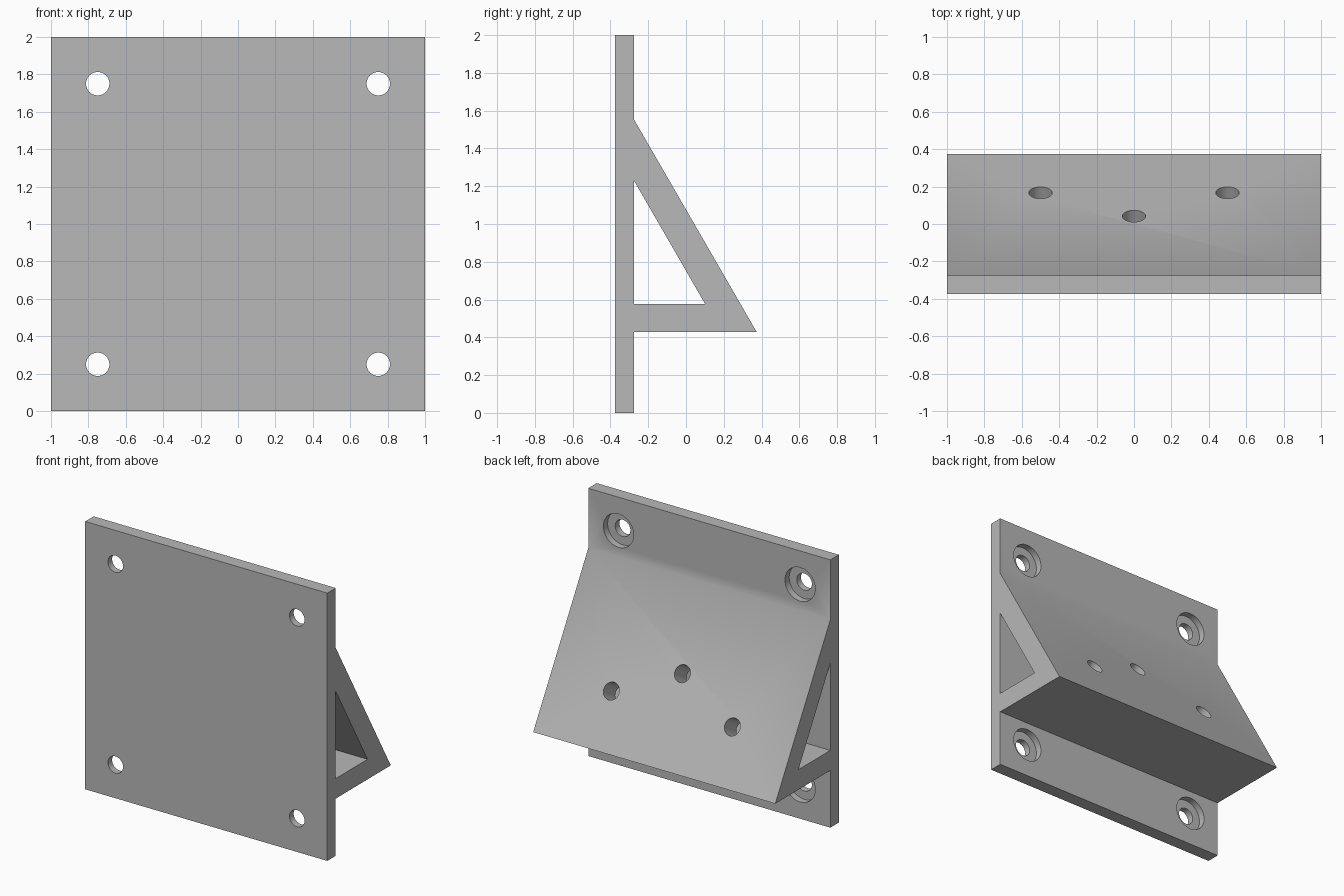
import bpy
import bmesh
import math
from mathutils import Vector

cube = bpy.data.objects.get("Cube")
if cube:
    bpy.data.objects.remove(cube, do_unlink=True)

# Main dimensions
FRONT, BACK, TIP = -0.375, -0.275, 0.375
SHELF, SLOPE_TOP = 0.427, 1.553
HOLE_R, BORE_R = 0.0625, 0.125

grey = bpy.data.materials.new("plain_grey")
grey.use_nodes = True
color = (0.48, 0.48, 0.48, 1)
grey.diffuse_color = color
grey.node_tree.nodes["Principled BSDF"].inputs["Base Color"].default_value = color


def prism(name, profile, half_width):
    """Extrude a (y, z) profile along x."""
    bm = bmesh.new()
    face = bm.faces.new([bm.verts.new((-half_width, y, z)) for y, z in profile])
    ext = bmesh.ops.extrude_face_region(bm, geom=[face])
    moved = [v for v in ext["geom"] if isinstance(v, bmesh.types.BMVert)]
    bmesh.ops.translate(bm, verts=moved, vec=(2 * half_width, 0, 0))
    bmesh.ops.recalc_face_normals(bm, faces=bm.faces)
    mesh = bpy.data.meshes.new(name)
    bm.to_mesh(mesh)
    bm.free()
    mesh.materials.append(grey)
    obj = bpy.data.objects.new(name, mesh)
    bpy.context.collection.objects.link(obj)
    return obj


def cylinder(name, radius, center, axis, length):
    bpy.ops.mesh.primitive_cylinder_add(vertices=48, radius=radius, depth=length, location=center)
    obj = bpy.context.object
    obj.name = name
    obj.rotation_euler = Vector(axis).to_track_quat("Z", "Y").to_euler()
    obj.data.materials.append(grey)
    return obj


def cut(target, cutter):
    cutter.hide_render = True
    mod = target.modifiers.new("cut", "BOOLEAN")
    mod.operation = "DIFFERENCE"
    mod.solver = "EXACT"
    mod.object = cutter
    bpy.context.view_layer.objects.active = target
    bpy.ops.object.modifier_apply(modifier=mod.name)
    bpy.data.objects.remove(cutter, do_unlink=True)


# Wall plate with the wedge-shaped arm, in one profile
bracket = prism("angled_wall_bracket", [
    (FRONT, 0), (BACK, 0), (BACK, SHELF), (TIP, SHELF),
    (BACK, SLOPE_TOP), (BACK, 2), (FRONT, 2)], 1)

# Triangular hollow through the wedge
cut(bracket, prism("hollow", [(BACK, 0.577), (0.101, 0.577), (BACK, 1.229)], 1.1))

# Counterbored screw holes in the plate corners
for x in (-0.75, 0.75):
    for z in (0.25, 1.75):
        cut(bracket, cylinder("screw_hole", HOLE_R, (x, FRONT, z), (0, 1, 0), 0.5))
        cut(bracket, cylinder("counterbore", BORE_R, (x, BACK, z), (0, 1, 0), 0.1))

# Holes square to the sloping face
normal = Vector((0, math.cos(math.radians(30)), math.sin(math.radians(30))))
for x, y in ((-0.5, 0.167), (0.5, 0.167), (0, 0.042)):
    z = SHELF + (TIP - y) * math.sqrt(3)
    cut(bracket, cylinder("slope_hole", HOLE_R, (x, y, z), normal, 0.46))

bpy.ops.object.select_all(action="DESELECT")
bracket.select_set(True)
bpy.context.view_layer.objects.active = bracket
bpy.ops.object.shade_smooth_by_angle(angle=math.radians(30))
